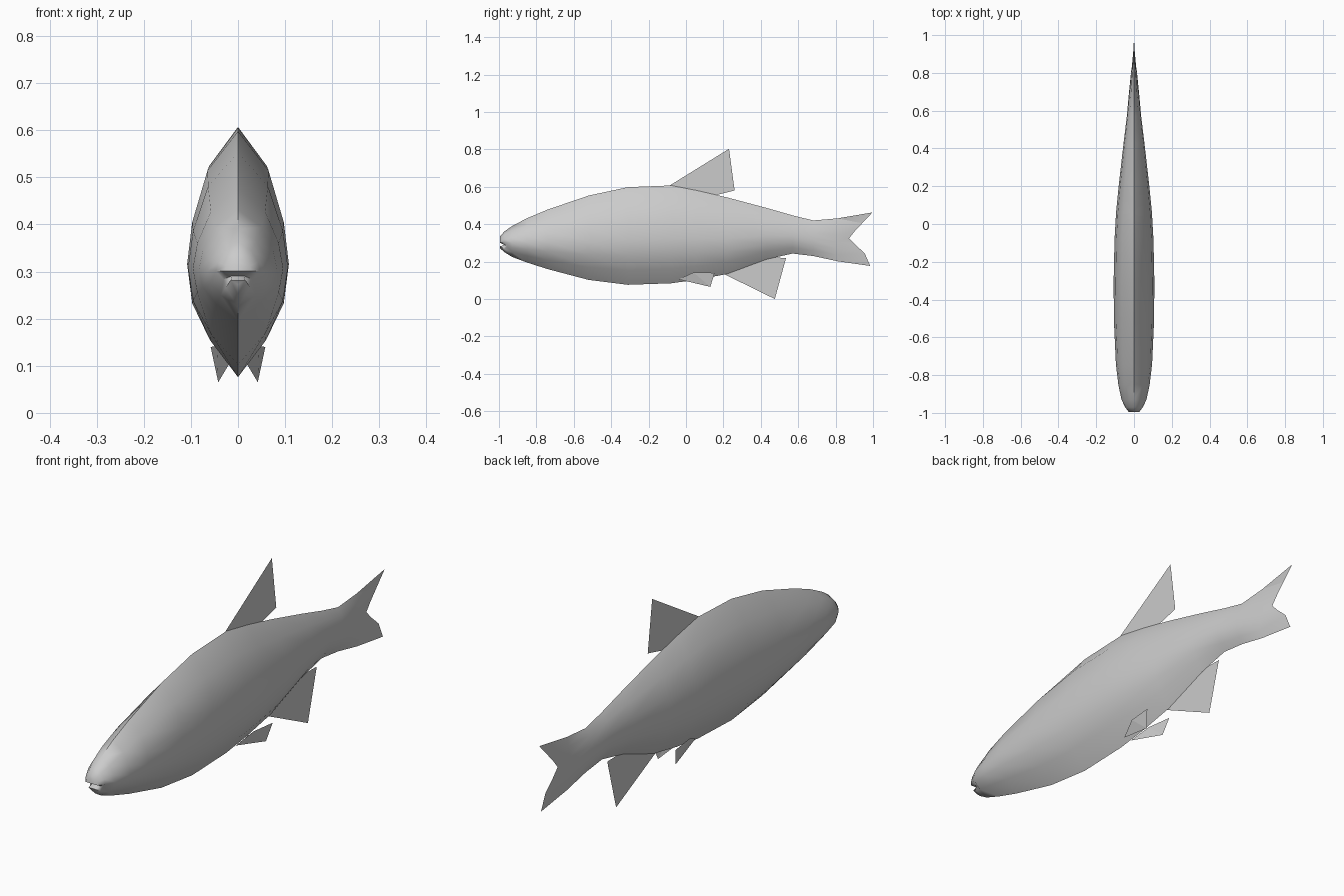
import bpy, bmesh, math

cube = bpy.data.objects.get("Cube")
if cube:
    bpy.data.objects.remove(cube, do_unlink=True)

grey = bpy.data.materials.new("plain grey")
grey.use_nodes = True
COLOUR = (0.6, 0.6, 0.6, 1)
grey.diffuse_color = COLOUR
grey.node_tree.nodes["Principled BSDF"].inputs["Base Color"].default_value = COLOUR


def add_object(name, bm):
    mesh = bpy.data.meshes.new(name)
    bm.to_mesh(mesh)
    bm.free()
    mesh.materials.append(grey)
    obj = bpy.data.objects.new(name, mesh)
    bpy.context.collection.objects.link(obj)
    return obj


# Body stations: y, top z, bottom z, half width
STATIONS = [
    (-0.995, 0.335, 0.272, 0.028), (-0.97, 0.362, 0.25, 0.047),
    (-0.93, 0.39, 0.225, 0.066), (-0.85, 0.432, 0.195, 0.083),
    (-0.74, 0.478, 0.16, 0.096), (-0.52, 0.553, 0.102, 0.106),
    (-0.31, 0.598, 0.076, 0.108), (-0.08, 0.607, 0.084, 0.103),
    (0.06, 0.58, 0.103, 0.095), (0.22, 0.543, 0.134, 0.079),
    (0.43, 0.487, 0.212, 0.055), (0.57, 0.447, 0.243, 0.038),
    (0.68, 0.42, 0.23, 0.028), (0.81, 0.431, 0.202, 0.015),
]
# Cross-section from back to belly: drop fraction, width fraction
SECTION = [(0, 0), (0.16, 0.6), (0.37, 0.9), (0.54, 1), (0.70, 0.9), (0.85, 0.55), (1, 0)]
MOUTH = 4
MOUTH_PINCH = {0: (0.5, 0.03), 1: (0.72, 0.012)}   # station: width factor, set back
# Forked tail edge: y, z from upper tip to lower tip
FORK = [(0.997, 0.463), (0.942, 0.405), (0.9, 0.36), (0.872, 0.325),
        (0.905, 0.29), (0.955, 0.245), (0.985, 0.177)]


def half_ring(i, side):
    y, top, bottom, width = STATIONS[i]
    points = []
    for k, (drop, w) in enumerate(SECTION):
        x, yy = side * width * w, y
        if k == MOUTH and i in MOUTH_PINCH:
            pinch, back = MOUTH_PINCH[i]
            x, yy = x * pinch, y + back
        points.append((x, yy, top + (bottom - top) * drop))
    return points


# Body: two mirrored half shells, closed across the snout
bm = bmesh.new()
noses = []
for side in (-1, 1):
    rings = [half_ring(i, side) for i in range(len(STATIONS))]
    rings.append([(0, y, z) for y, z in FORK])
    grid = [[bm.verts.new(p) for p in ring] for ring in rings]
    for a, b in zip(grid, grid[1:]):
        for k in range(len(SECTION) - 1):
            bm.faces.new((a[k], a[k + 1], b[k + 1], b[k]))
    noses.append(grid[0])
left, right = noses
last = len(SECTION) - 1
for k in range(last):
    if k == 0:
        bm.faces.new((left[0], left[1], right[1]))
    elif k == last - 1:
        bm.faces.new((left[k], left[last], right[k]))
    else:
        bm.faces.new((left[k], left[k + 1], right[k + 1], right[k]))
bmesh.ops.remove_doubles(bm, verts=bm.verts, dist=0.0005)
bmesh.ops.recalc_face_normals(bm, faces=bm.faces)
body = add_object("body", bm)
bpy.ops.object.select_all(action='DESELECT')
body.select_set(True)
bpy.context.view_layer.objects.active = body
bpy.ops.object.shade_smooth_by_angle(angle=math.radians(60))


# Fins: thin flat sheets
def add_fin(name, points):
    fin = bmesh.new()
    fin.faces.new([fin.verts.new(p) for p in points])
    bmesh.ops.triangulate(fin, faces=fin.faces)
    return add_object(name, fin)


add_fin("dorsal_fin", [(0, -0.09, 0.605), (0, 0.14, 0.55), (0, 0.26, 0.58), (0, 0.23, 0.803)])
add_fin("anal_fin", [(0, 0.2, 0.135), (0, 0.475, 0.0), (0, 0.49, 0.13),
                     (0, 0.535, 0.22), (0, 0.43, 0.222)])
for side, label in ((1, "left"), (-1, "right")):
    add_fin(label + "_pelvic_fin", [
        (side * 0.018, -0.04, 0.105), (side * 0.042, 0.13, 0.065),
        (side * 0.058, 0.153, 0.14), (side * 0.045, 0.04, 0.142)])
